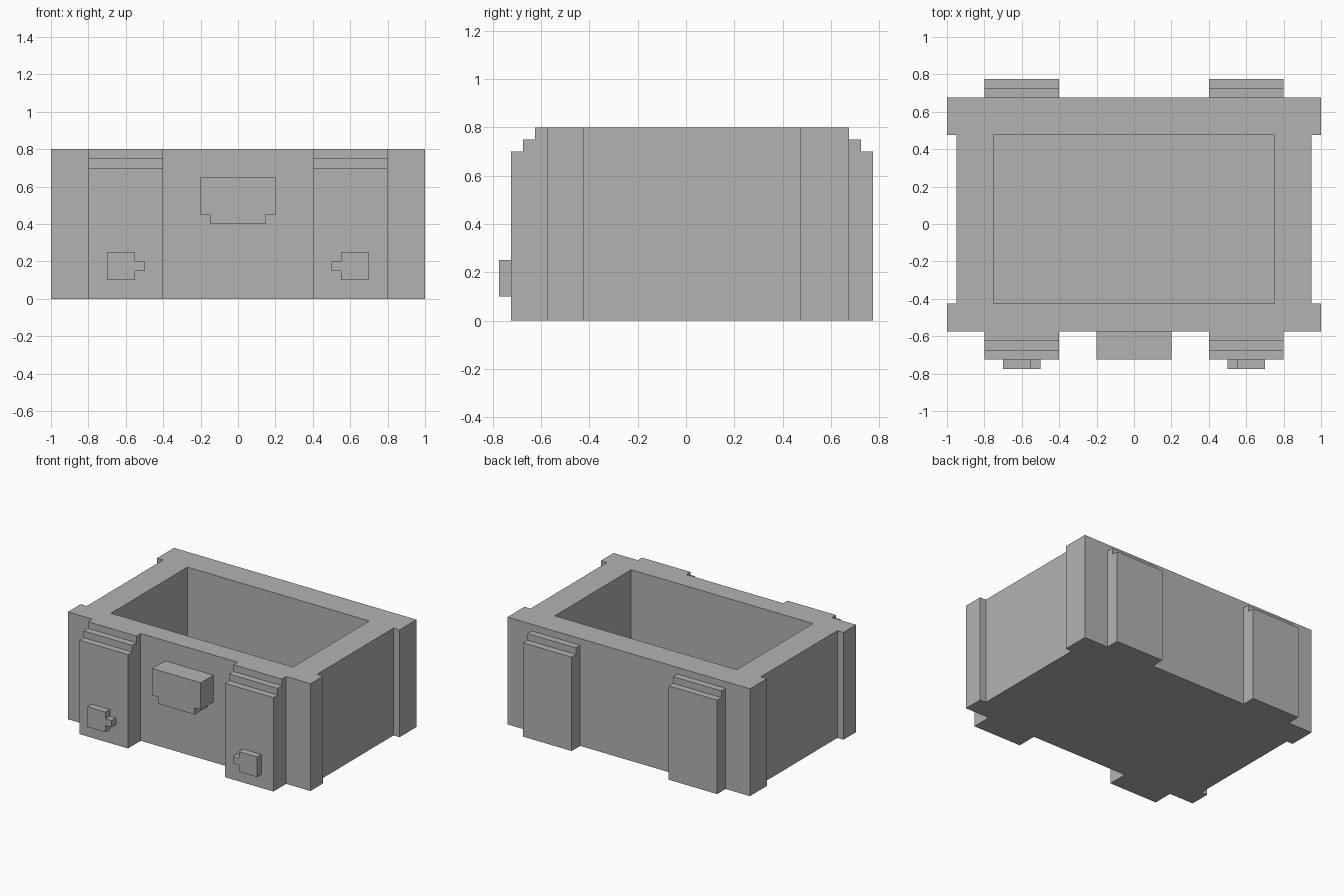
import bpy
import bmesh
from mathutils import Vector

cube = bpy.data.objects.get("Cube")
if cube:
    bpy.data.objects.remove(cube, do_unlink=True)

grey = bpy.data.materials.new("plain_grey")
grey.use_nodes = True
colour = (0.45, 0.45, 0.45, 1)
grey.diffuse_color = colour
grey.node_tree.nodes["Principled BSDF"].inputs["Base Color"].default_value = colour

FRONT, BACK, HEIGHT = -0.575, 0.675, 0.8


def finish(name, bm):
    bmesh.ops.recalc_face_normals(bm, faces=bm.faces)
    mesh = bpy.data.meshes.new(name)
    bm.to_mesh(mesh)
    bm.free()
    mesh.materials.append(grey)
    obj = bpy.data.objects.new(name, mesh)
    bpy.context.collection.objects.link(obj)
    return obj


def prism(name, points, offset):
    """Extrude a closed outline of 3D points along an offset."""
    bm = bmesh.new()
    face = bm.faces.new([bm.verts.new(p) for p in points])
    result = bmesh.ops.extrude_face_region(bm, geom=[face], use_keep_orig=True)
    moved = [g for g in result["geom"] if isinstance(g, bmesh.types.BMVert)]
    bmesh.ops.translate(bm, verts=moved, vec=Vector(offset))
    return finish(name, bm)


def rect(x, y0, y1, z):
    return [(-x, y0, z), (x, y0, z), (x, y1, z), (-x, y1, z)]


# Open box: outer wall, rim and cavity as successive loops
bm = bmesh.new()
loops = [rect(0.95, FRONT, BACK, 0), rect(0.95, FRONT, BACK, HEIGHT),
         rect(0.75, -0.425, 0.475, HEIGHT), rect(0.75, -0.425, 0.475, 0.15)]
rings = [[bm.verts.new(p) for p in loop] for loop in loops]
for lower, upper in zip(rings, rings[1:]):
    for i in range(4):
        j = (i + 1) % 4
        bm.faces.new((lower[i], lower[j], upper[j], upper[i]))
bm.faces.new(rings[0])
bm.faces.new(rings[-1])
finish("crate_body", bm)

for side, label in ((1, "left"), (-1, "right")):
    # Corner posts standing proud of the end walls
    for y0, y1, end in ((FRONT, -0.425, "front"), (0.475, BACK, "back")):
        outline = [(side * x, y, 0) for x, y in
                   ((0.95, y0), (1, y0), (1, y1), (0.95, y1))]
        prism(f"{label}_{end}_corner_post", outline, (0, 0, HEIGHT))

    # Straps with stepped tops
    front_steps = [(FRONT, 0), (-0.725, 0), (-0.725, 0.7), (-0.675, 0.7),
                   (-0.675, 0.75), (-0.625, 0.75), (-0.625, HEIGHT), (FRONT, HEIGHT)]
    back_steps = [(BACK, 0), (0.775, 0), (0.775, 0.7), (0.725, 0.7),
                  (0.725, 0.75), (BACK, 0.75)]
    for steps, end in ((front_steps, "front"), (back_steps, "back")):
        outline = [(side * 0.4, y, z) for y, z in steps]
        prism(f"{label}_{end}_strap", outline, (side * 0.4, 0, 0))

    # Strap buckle with a small inward tongue
    buckle = [(0.7, 0.1), (0.7, 0.25), (0.55, 0.25), (0.55, 0.2),
              (0.5, 0.2), (0.5, 0.15), (0.55, 0.15), (0.55, 0.1)]
    prism(f"{label}_buckle", [(side * x, -0.725, z) for x, z in buckle], (0, -0.05, 0))

# Central lock block with a narrower lower lip
half = [(0.15, 0.4), (0.15, 0.45), (0.2, 0.45), (0.2, 0.65)]
lock = half + [(-x, z) for x, z in reversed(half)]
prism("lock_block", [(x, FRONT, z) for x, z in lock], (0, -0.15, 0))
